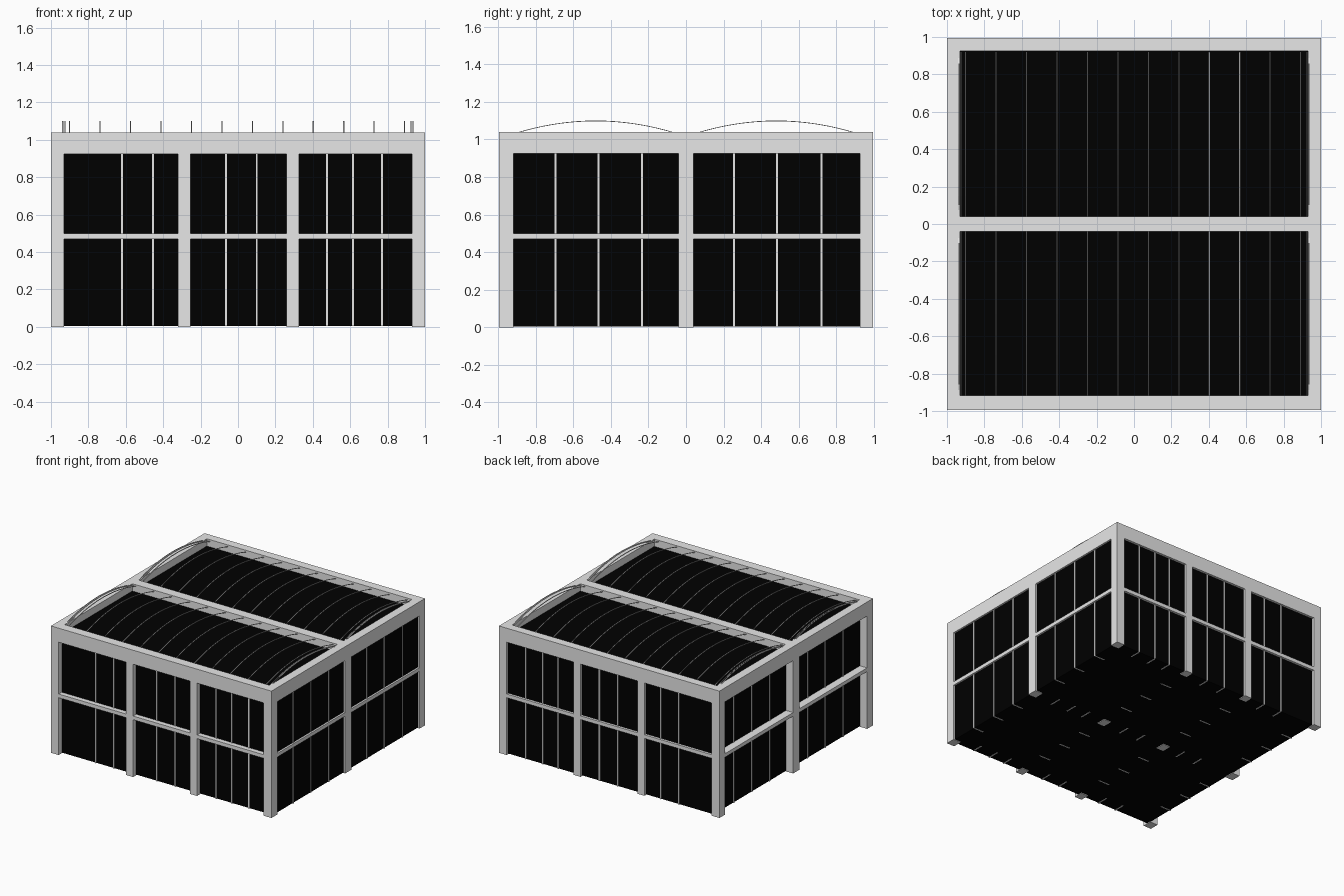
import bpy, math

if "Cube" in bpy.data.objects:
    bpy.data.objects.remove(bpy.data.objects["Cube"])

def material(name, c):
    m = bpy.data.materials.new(name)
    m.diffuse_color = (*c, 1)
    m.use_nodes = True
    m.node_tree.nodes["Principled BSDF"].inputs["Base Color"].default_value = m.diffuse_color
    return m

GREY = material("light_grey_frame", (0.8, 0.8, 0.8))
BLACK = material("black_glass", (0.0, 0.0, 0.0))

def mesh_object(name, verts, faces, mat):
    me = bpy.data.meshes.new(name)
    me.from_pydata(verts, [], faces)
    me.materials.append(mat)
    ob = bpy.data.objects.new(name, me)
    bpy.context.collection.objects.link(ob)
    return ob

def box(name, x0, x1, y0, y1, z0, z1, mat=GREY):
    v = [(x, y, z) for z in (z0, z1) for x, y in ((x0, y0), (x1, y0), (x1, y1), (x0, y1))]
    f = [(3, 2, 1, 0), (4, 5, 6, 7)] + [(i, (i + 1) % 4, (i + 1) % 4 + 4, i + 4) for i in range(4)]
    return mesh_object(name, v, f, mat)

# Outer limits, glass faces and levels
X0, X1, Y0, Y1 = -1.0, 1.0, -0.995, 0.995
GX0, GX1, GY0, GY1 = -0.935, 0.985, -0.955, 0.975
TOP, BEAM, MID0, MID1 = 1.04, 0.925, 0.47, 0.50
ROOF = 0.98
COL_X = [(X0, -0.93), (-0.32, -0.255), (0.26, 0.325), (0.93, X1)]
COL_Y = [(Y0, -0.918), (-0.04, 0.04), (0.925, Y1)]
MULL_X = [-0.62, -0.455, -0.065, 0.10, 0.475, 0.615, 0.77]
MULL_Y = [-0.695, -0.465, -0.235, 0.255, 0.485, 0.72]

# Columns on the full grid
for xa, xb in COL_X:
    for ya, yb in COL_Y:
        box("column", xa, xb, ya, yb, 0, BEAM)

# Top beams: front, middle, back, then the two sides between them
for n, (ya, yb) in zip(("front", "middle", "back"), COL_Y):
    box(n + "_top_beam", X0, X1, ya, yb, BEAM, TOP)
for n, (xa, xb) in (("left", COL_X[0]), ("right", COL_X[-1])):
    for (_, ya), (yb, _) in zip(COL_Y, COL_Y[1:]):
        box(n + "_top_beam", xa, xb, ya, yb, BEAM, TOP)

# Middle rails between columns
for (_, xa), (xb, _) in zip(COL_X, COL_X[1:]):
    box("front_rail", xa, xb, Y0, -0.93, MID0, MID1)
    box("back_rail", xa, xb, 0.93, Y1, MID0, MID1)
for (_, ya), (yb, _) in zip(COL_Y, COL_Y[1:]):
    box("left_rail", X0, -0.92, ya, yb, MID0, MID1)
    box("right_rail", 0.93, X1, ya, yb, MID0, MID1)

# Glass walls, floor and flat roof
T = 0.006
box("front_glass", GX0, GX1, GY0, GY0 + T, 0.006, 0.95, BLACK)
box("back_glass", GX0, GX1, GY1 - T, GY1, 0.006, 0.95, BLACK)
box("left_glass", GX0, GX0 + T, GY0, GY1, 0.006, 0.95, BLACK)
box("right_glass", GX1 - T, GX1, GY0, GY1, 0.006, 0.95, BLACK)
box("floor", GX0, GX1, GY0, GY1, 0.005, 0.011, BLACK)
for (_, ya), (yb, _) in zip(COL_Y, COL_Y[1:]):
    box("roof_glass", -0.93, 0.93, ya, yb, ROOF - T, ROOF, BLACK)

# Thin upright bars, deep behind the glass, on the walls and inner column lines
W, P, D = 0.005, 0.006, 0.09
for x in MULL_X:
    box("front_mullion", x - W, x + W, GY0 - P, GY0 + D, 0.003, BEAM)
    box("back_mullion", x - W, x + W, GY1 - D, GY1 + P, 0.003, BEAM)
    box("inner_mullion", x - W, x + W, -0.05, 0.05, 0.003, BEAM)
for y in MULL_Y:
    box("left_mullion", GX0 - P, GX0 + D, y - W, y + W, 0.003, BEAM)
    box("right_mullion", GX1 - D, GX1 + P, y - W, y + W, 0.003, BEAM)
    for x in (-0.29, 0.29):
        box("inner_mullion", x - 0.05, x + 0.05, y - W, y + W, 0.003, BEAM)

# Arched roof ribs over both bays
def rib(x, ya, yb, w=0.003, t=0.004, n=16):
    v = []
    for i in range(n + 1):
        u = i / n
        y, z = ya + (yb - ya) * u, 1.03 + 0.07 * 4 * u * (1 - u)
        v += [(x - w, y, z - t), (x + w, y, z - t), (x + w, y, z), (x - w, y, z)]
    f = [(4 * i + (k + 1) % 4, 4 * i + 4 + (k + 1) % 4, 4 * i + 4 + k, 4 * i + k)
         for i in range(n) for k in range(4)]
    f += [(0, 1, 2, 3), (4 * n + 3, 4 * n + 2, 4 * n + 1, 4 * n)]
    return mesh_object("roof_rib", v, f, GREY)

RIBS = [-0.937, -0.925, 0.925, 0.935] + [-0.9 + 0.1628 * i for i in range(12)]
for x in RIBS:
    rib(x, -0.92, -0.04)
    rib(x, 0.04, 0.92)
